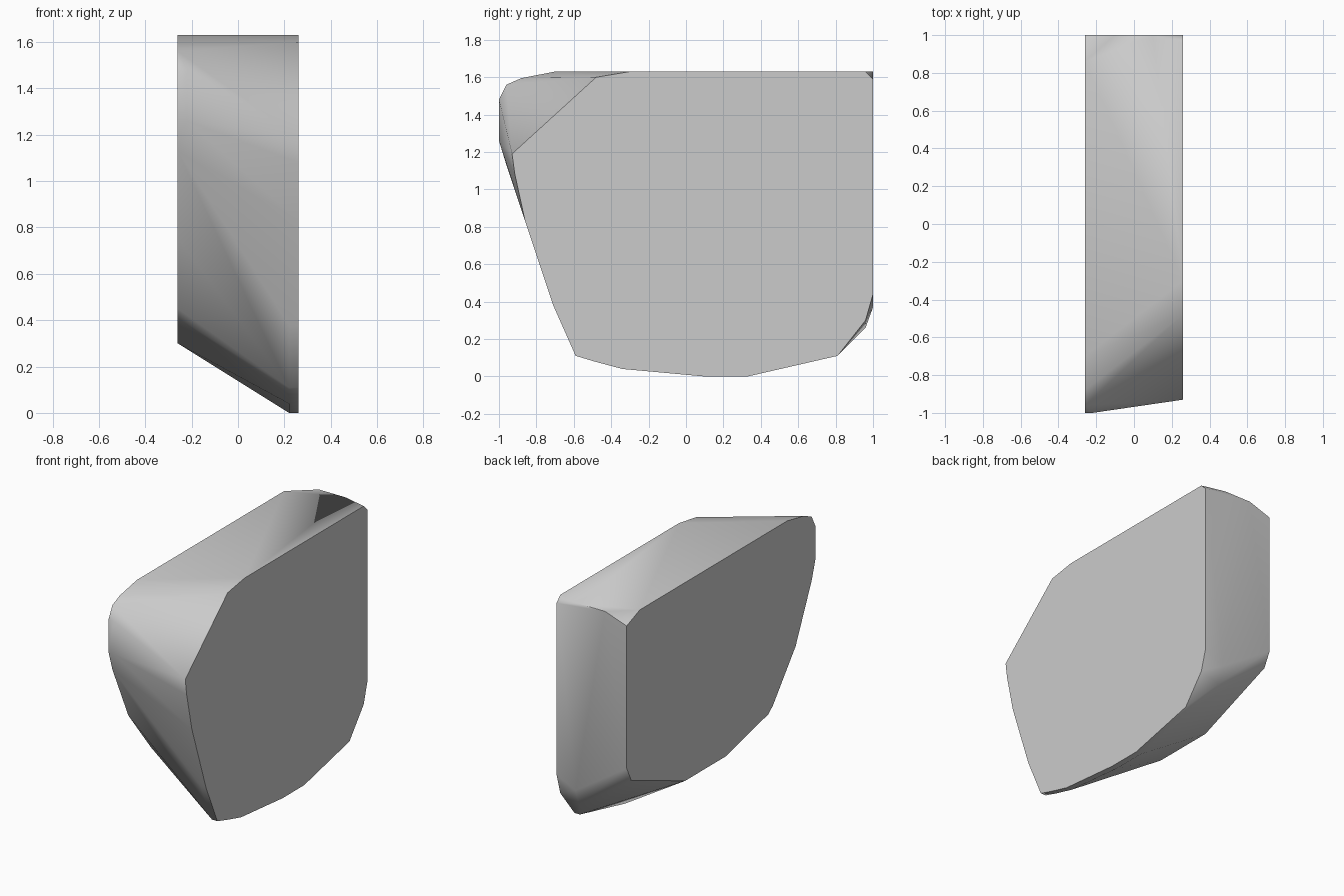
import bpy
import bmesh
import math

default_cube = bpy.data.objects.get("Cube")
if default_cube:
    bpy.data.objects.remove(default_cube, do_unlink=True)

HALF_WIDTH = 0.26
RIM = 0.22      # inner end of the short straight rims

# Side outlines as (y, z) pairs
broad_side_upper = [(-0.93, 1.19), (-0.48, 1.6), (-0.3, 1.63), (0.96, 1.63),
                    (1, 1.59), (1, 0.44), (0.96, 0.3),
                    (-0.86, 0.83), (-0.915, 1.08)]
broad_side_lower = [(0.81, 0.11), (0.33, 0), (0.1, 0), (-0.34, 0.04),
                    (-0.49, 0.08), (-0.59, 0.11), (-0.71, 0.38)]
narrow_side = [(-0.7, 1.63), (0.86, 1.63), (1, 1.575), (1, 0.62),
               (0.95, 0.52), (0.38, 0.3), (-0.05, 0.3), (-0.5, 0.41),
               (-0.55, 0.45), (-0.79, 0.755), (-0.96, 1.13),
               (-0.88, 1.595), (-0.96, 1.56)]
narrow_nose = [(-1, 1.48), (-1, 1.26)]
back_top = [(1, 1.63)]
back_heel = [(0.96, 0.26), (1, 0.37)]


def place(outline, *x_positions):
    """Stand an outline at each of the given x positions."""
    return [(x, y, z) for x in x_positions for y, z in outline]


def make_material(name, colour):
    material = bpy.data.materials.new(name)
    material.use_nodes = True
    material.diffuse_color = colour
    shader = material.node_tree.nodes["Principled BSDF"]
    shader.inputs["Base Color"].default_value = colour
    return material


def make_hull(name, points, material):
    """Wrap the outlines in a convex skin with clean planar sides."""
    bm = bmesh.new()
    for point in points:
        bm.verts.new(point)
    bmesh.ops.convex_hull(bm, input=list(bm.verts), use_existing_faces=False)
    loose = [vert for vert in bm.verts if not vert.link_faces]
    bmesh.ops.delete(bm, geom=loose, context="VERTS")
    bmesh.ops.dissolve_limit(bm, angle_limit=math.radians(0.5),
                             verts=list(bm.verts), edges=list(bm.edges))
    bmesh.ops.recalc_face_normals(bm, faces=list(bm.faces))
    mesh = bpy.data.meshes.new(name)
    bm.to_mesh(mesh)
    bm.free()
    mesh.materials.append(material)
    body = bpy.data.objects.new(name, mesh)
    bpy.context.collection.objects.link(body)
    return body


# Faceted block tapering from the broad side to the narrow side
outline_points = (place(broad_side_upper, HALF_WIDTH)
                  + place(broad_side_lower, HALF_WIDTH, RIM)
                  + place(narrow_side, -HALF_WIDTH)
                  + place(narrow_nose, -HALF_WIDTH, -RIM)
                  + place(back_top, -0.1, 0.1)
                  + place(back_heel, 0.12))
block = make_hull("faceted_block", outline_points,
                  make_material("light grey", (0.6, 0.6, 0.6, 1)))

# Soft creases between facets, crisp outlines on both sides
bpy.ops.object.select_all(action="DESELECT")
block.select_set(True)
bpy.context.view_layer.objects.active = block
bpy.ops.object.shade_smooth_by_angle(angle=math.radians(55))
